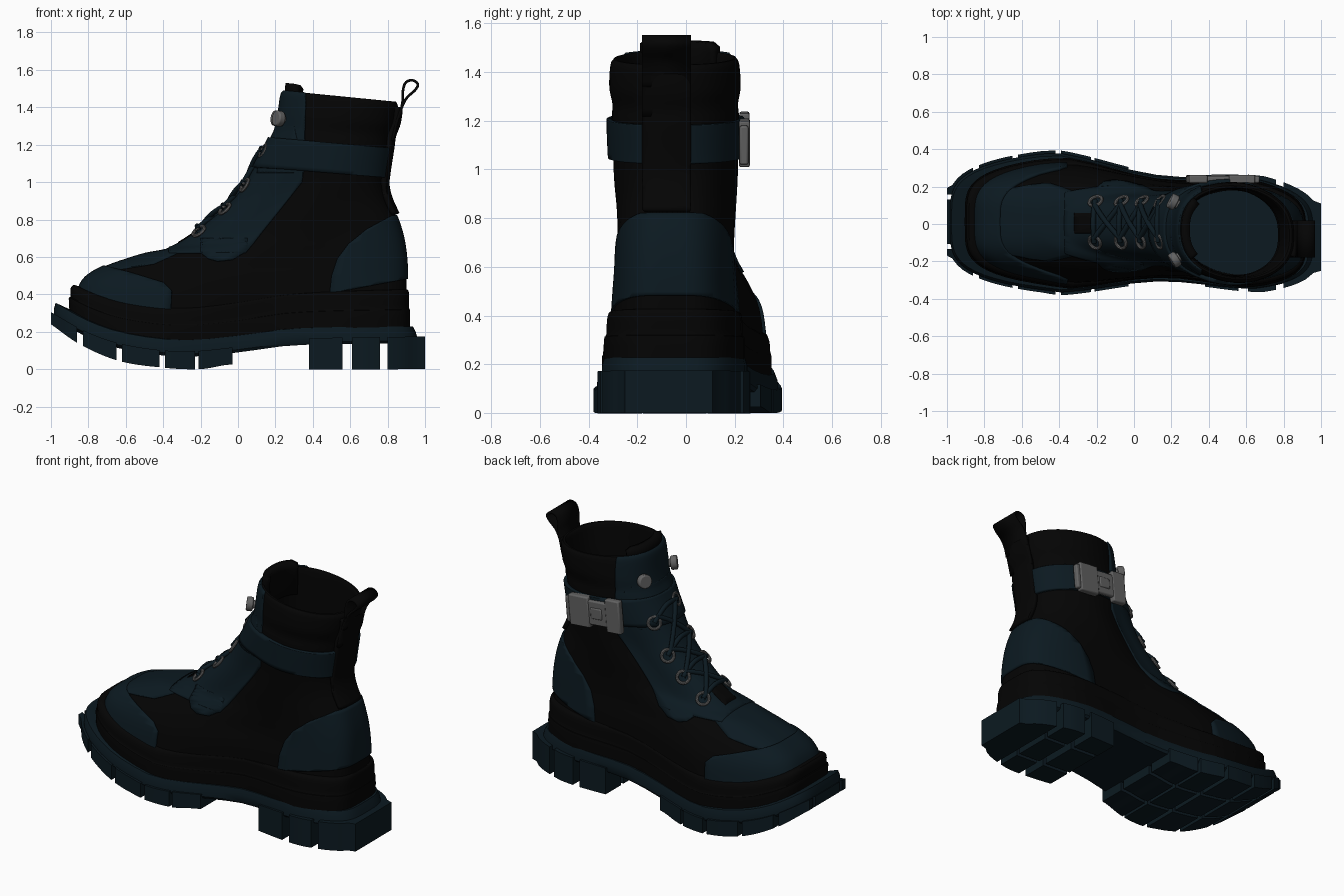
import bpy, bmesh, math
from mathutils import Vector
from mathutils.bvhtree import BVHTree

if "Cube" in bpy.data.objects:
    bpy.data.objects.remove(bpy.data.objects["Cube"])

def material(name, c):
    m = bpy.data.materials.new(name)
    m.diffuse_color = (*c, 1)
    m.use_nodes = True
    m.node_tree.nodes["Principled BSDF"].inputs["Base Color"].default_value = m.diffuse_color
    return m
BLUE = material("navy_leather", (0.0035, 0.010, 0.015))
BLACK = material("black_leather", (0.0012, 0.0012, 0.0012))
METAL = material("steel", (0.12, 0.12, 0.12))
N = 80

def curve(x, pts):
    """Smooth interpolation through (x, y) points."""
    if x <= pts[0][0]: return pts[0][1]
    if x >= pts[-1][0]: return pts[-1][1]
    def slope(i):
        a, b = pts[max(i - 1, 0)], pts[min(i + 1, len(pts) - 1)]
        return (b[1] - a[1]) / (b[0] - a[0])
    i = max(k for k in range(len(pts) - 1) if pts[k][0] <= x)
    (x0, y0), (x1, y1) = pts[i], pts[i + 1]
    h = x1 - x0
    t = (x - x0) / h
    return (y0 * (2*t**3 - 3*t*t + 1) + y1 * (3*t*t - 2*t**3)
            + h * slope(i) * (t**3 - 2*t*t + t) + h * slope(i + 1) * (t**3 - t*t))

def sole_top(x): return curve(x, [(-1, .36), (-.8, .25), (-.6, .185), (-.3, .15), (0, .175), (.3, .215), (1, .23)])
def tread_z(x): return curve(x, [(-1, .24), (-.85, .135), (-.64, .045), (-.4, .008), (-.2, 0), (-.03, .025), (.3, 0), (1, 0)])
def mid_y(x): return .012 - .055 * max(x + .5, 0)

def half_width(s, wf, wm, wr, p):
    return curve(s, [(.3, wf), (.58, wm), (.85, wr)]) * (2 * math.sqrt(max(s * (1 - s), 0))) ** p

def ring(r):
    """Foot-shaped ring: front x,z, rear x,z, three half widths, bluntness, sag."""
    xf, zf, xr, zr, wf, wm, wr, p, k = r
    out = []
    for i in range(N):
        q = 2 * i / N
        t = math.pi * (q - .7 * math.sin(2 * math.pi * q) / (2 * math.pi))
        s = (1 - math.cos(t)) / 2
        x = xf + (xr - xf) * s
        y = half_width(s, wf, wm, wr, p) * (1 if q <= 1 else -1)
        sag = sole_top(x) - (.33 - .1 * (x + .95) / 1.9)
        out.append((x, mid_y(x) + y, zf + (zr - zf) * s + k * sag))
    return out

def refine(rings, m=5):
    cols = [list(enumerate(c)) for c in zip(*rings)]
    return [[curve(j / m, c) for c in cols] for j in range((len(rings) - 1) * m + 1)]

def loft_bm(rings, caps=()):
    bm = bmesh.new()
    vs = [[bm.verts.new(p) for p in ring(r)] for r in rings]
    for a, b in zip(vs, vs[1:]):
        for i in range(N):
            j = (i + 1) % N
            bm.faces.new((a[i], b[i], b[j], a[j]))
    for c in caps:
        v = vs[c]
        bm.faces.new((v[0], v[1], v[-1]))
        for i in range(1, N // 2 - 1):
            bm.faces.new((v[i], v[i + 1], v[N - i - 1], v[N - i]))
        bm.faces.new((v[N // 2 - 1], v[N // 2], v[N // 2 + 1]))
    if len(caps) == 2:
        bmesh.ops.recalc_face_normals(bm, faces=bm.faces)
    bm.normal_update()
    return bm

def to_object(name, bm, mat):
    me = bpy.data.meshes.new(name)
    bm.to_mesh(me)
    bm.free()
    ob = bpy.data.objects.new(name, me)
    bpy.context.collection.objects.link(ob)
    me.materials.append(mat)
    return ob

def solidify(ob, t, offset=-1):
    m = ob.modifiers.new("thickness", 'SOLIDIFY')
    m.thickness, m.offset = t, offset

def panel(name, base, polys, off, mat, thick=None, ys=None):
    """Patch of the base surface cut out by convex side-view outlines."""
    for n, poly in enumerate(polys):
        bm = base.copy()
        bm.normal_update()
        for v, no in [(v, v.normal.copy()) for v in bm.verts]:
            v.co += no * off
        area = sum(a[0]*b[1] - b[0]*a[1] for a, b in zip(poly, poly[1:] + poly[:1]))
        if area < 0: poly = poly[::-1]
        planes = [((a[0], 0, a[1]), (b[1] - a[1], 0, a[0] - b[0])) for a, b in zip(poly, poly[1:] + poly[:1])]
        if ys:
            planes += [((0, ys[0], 0), (0, -1, 0)), ((0, ys[1], 0), (0, 1, 0))]
        for co, no in planes:
            bmesh.ops.bisect_plane(bm, geom=bm.verts[:] + bm.edges[:] + bm.faces[:], plane_co=co,
                                   plane_no=Vector(no).normalized(), clear_outer=True)
        solidify(to_object(name if n == 0 else f"{name}_{n + 1}", bm, mat), thick or off + .004)

# outsole plate and midsole rand
to_object("outsole", loft_bm([(-.95, .25, .93, .14, .37, .275, .33, .5, 1), (-.985, .27, .965, .15, .39, .285, .345, .5, 1),
    (-.985, .30, .95, .2, .39, .285, .345, .5, 1), (-.975, .34, .935, .23, .375, .275, .335, .5, 1),
    (-.90, .345, .91, .23, .33, .24, .3, .5, 1)], (0, -1)), BLUE)
to_object("rand", loft_bm(refine([(-.90, .32, .92, .2, .365, .265, .335, .48, 1), (-.905, .40, .92, .31, .365, .265, .335, .48, 1),
    (-.895, .415, .915, .33, .36, .26, .325, .48, 1), (-.895, .46, .915, .40, .355, .26, .32, .48, 1),
    (-.87, .49, .905, .43, .335, .255, .305, .5, 1), (-.80, .49, .86, .43, .27, .21, .25, .5, 1)], 3), (0, -1)), BLACK)

# tread lugs
bm = bmesh.new()
def lug(x0, x1, inner, outer, drop=0.0):
    rows = []
    for k in range(6):
        x = x0 + (x1 - x0) * k / 5
        lim = half_width(min(max((x + 1) / 2, .01), .985), .405, .295, .365, .5)
        a, b = inner(lim), outer(lim)
        zt, zb = sole_top(x) - .055, tread_z(x) + drop
        rows.append([bm.verts.new((x, mid_y(x) + y, z)) for y, z in ((a, zt), (b, zt), (b, zb), (a, zb))])
    for r, s in zip(rows, rows[1:]):
        for i in range(4):
            bm.faces.new((r[i], r[(i + 1) % 4], s[(i + 1) % 4], s[i]))
    bm.faces.new(rows[0])
    bm.faces.new(rows[-1][::-1])
for x0, x1 in [(-1, -.86), (-.83, -.65), (-.62, -.42), (-.39, -.23), (-.21, -.03), (.38, .56), (.61, .76), (.8, 1)]:
    for sd in (1, -1):
        lug(x0, x1, lambda l: sd * .145, lambda l: sd * max(l, .15))
    lug(x0, x1, lambda l: -.12 if x0 < .8 else -.145, lambda l: .12 if x0 < .8 else .145)
bmesh.ops.recalc_face_normals(bm, faces=bm.faces)
to_object("tread_lugs", bm, BLUE)

# upper shell: foot and shaft
U = [(-.86, .44, .90, .38, .335, .255, .295, .5, 1), (-.81, .525, .90, .5, .315, .25, .285, .52, .6),
     (-.70, .575, .895, .6, .265, .23, .28, .55, .25), (-.52, .61, .88, .7, .205, .23, .275, .6, 0),
     (-.35, .65, .85, .8, .18, .235, .27, .65, 0), (-.18, .76, .805, .9, .18, .245, .265, .7, 0),
     (0, .92, .785, .98, .2, .255, .26, .72, 0), (.11, 1.1, .79, 1.05, .235, .26, .26, .78, 0),
     (.185, 1.24, .81, 1.18, .255, .262, .26, .8, 0), (.205, 1.29, .82, 1.25, .255, .258, .255, .8, 0),
     (.22, 1.36, .845, 1.32, .265, .27, .265, .8, 0), (.235, 1.46, .855, 1.40, .26, .265, .26, .8, 0),
     (.25, 1.485, .845, 1.43, .25, .25, .25, .8, 0)]
base = loft_bm(refine(U))
bvh = BVHTree.FromBMesh(base)
to_object("upper", base.copy(), BLACK)
to_object("lining", loft_bm(refine([(.25, 1.485, .845, 1.43, .25, .25, .25, .8, 0), (.265, 1.48, .825, 1.425, .235, .24, .235, .8, 0),
    (.27, 1.4, .81, 1.36, .23, .235, .23, .8, 0), (.27, 1.1, .77, 1.1, .225, .23, .225, .8, 0),
    (.27, .48, .80, .48, .22, .225, .22, .8, 0)], 3)), BLACK)
to_object("insole", loft_bm([(.26, .5, .81, .5, .225, .23, .225, .8, 0), (.26, .47, .81, .47, .225, .23, .225, .8, 0)], (0, -1)), BLUE)

# overlay panels
panel("vamp", base, [[(-.86, .5), (-.45, .565), (-.33, .62), (-.33, .85), (-.86, .85)]], .006, BLUE)
panel("toe_cap", base, [[(-.95, .3), (-.36, .3), (-.355, .42), (-.40, .465), (-.58, .52), (-.95, .615)]], .014, BLUE)
panel("eyestay", base, [[(-.37, .625), (.04, .625), (.34, 1.0), (.35, 1.08), (.3, 1.3), (.1, 1.3), (-.4, .9)],
    [(-.2, .628), (-.16, .595), (-.11, .58), (-.03, .588), (.05, .637), (.05, .7), (-.2, .7)],
    [(.1, 1.05), (.35, 1.05), (.36, 1.49), (.15, 1.49)]], .01, BLUE)
panel("tongue_base", base, [[(-.32, .6), (-.22, .6), (-.22, .9), (-.32, .9)]], .014, BLACK, ys=(-.05, .06))
panel("heel_counter", base, [[(.49, .405), (.5, .5), (.53, .59), (.59, .67), (.69, .75), (.82, .82), (1, .845), (1, .5)]], .01, BLUE)
panel("ankle_strap", base, [[(.05, 1.085), (.9, 1.015), (.9, 1.175), (.05, 1.25)]], .022, BLUE)
panel("back_strip", base, [[(.7, .835), (1, .835), (1, 1.40), (.7, 1.40)]], .026, BLACK, ys=(-.18, .02))

# tongue top
tb = loft_bm([(.245, 1.3, .85, 1.3, .25, .25, .25, .8, 0), (.25, 1.49, .85, 1.47, .25, .25, .25, .8, 0),
              (.255, 1.54, .85, 1.52, .24, .24, .24, .8, 0)])
panel("tongue", tb, [[(.2, 1.32), (.37, 1.32), (.335, 1.49), (.3, 1.525), (.2, 1.537)]], 0, BLACK, .045, (-.19, .14))

# heel pull loop ribbon
path = [(.825, 1.22), (.855, 1.34), (.895, 1.44), (.945, 1.49), (.962, 1.52), (.945, 1.54), (.92, 1.544), (.895, 1.53),
        (.882, 1.49), (.88, 1.43), (.86, 1.34)]
cols = [list(enumerate(c)) for c in zip(*path)]
bm = bmesh.new()
rows = []
for j in range(41):
    x, z = (curve(j / 4, c) for c in cols)
    rows.append([bm.verts.new((x, y, z)) for y in (-.18, .02)])
for a, b in zip(rows, rows[1:]):
    bm.faces.new((a[0], a[1], b[1], b[0]))
solidify(to_object("pull_loop", bm, BLACK), .014, 0)

# side buckle
def box(name, c, size, tilt=.09, bev=.008):
    bpy.ops.mesh.primitive_cube_add(size=1, location=c, rotation=(0, tilt, 0))
    ob = bpy.context.object
    ob.name = name
    ob.scale = size
    bpy.ops.object.transform_apply(location=False, rotation=False)
    ob.data.materials.append(METAL)
    m = ob.modifiers.new("bevel", 'BEVEL')
    m.width, m.segments = bev, 2
box("buckle_plate", (.47, .242, 1.12), (.34, .03, .15))
box("buckle_front_frame", (.335, .24, 1.132), (.10, .042, .205))
box("buckle_rear_frame", (.57, .24, 1.11), (.14, .045, .19))
box("buckle_end_bar", (.65, .238, 1.10), (.03, .036, .16))
box("buckle_button", (.45, .255, 1.122), (.08, .016, .07))

# eyelets, laces and top studs
def lace(name, pts):
    cu = bpy.data.curves.new(name, 'CURVE')
    cu.dimensions, cu.bevel_depth, cu.bevel_resolution = '3D', .014, 2
    sp = cu.splines.new('NURBS')
    sp.points.add(len(pts) - 1)
    sp.order_u, sp.use_endpoint_u = 3, True
    for p, q in zip(sp.points, pts):
        p.co = (*q, 1)
    ob = bpy.data.objects.new(name, cu)
    bpy.context.collection.objects.link(ob)
    cu.materials.append(BLUE)
def hit(x, y):
    return bvh.ray_cast(Vector((x, y, 3)), Vector((0, 0, -1)))[:2]
def over(x, y, h=.024):
    p, n = hit(x, y)
    return p + n * h
XS = [-.2, -.06, .05, .15]
for k, x in enumerate(XS):
    for sd, side in ((1, "left"), (-1, "right")):
        p, n = hit(x, .01 + sd * .1)
        bpy.ops.mesh.primitive_torus_add(major_radius=.036, minor_radius=.009, major_segments=24, minor_segments=8,
                                         location=p + n * .018, rotation=n.to_track_quat('Z', 'Y').to_euler())
        bpy.context.object.name = f"eyelet_{side}_{k + 1}"
        bpy.context.object.data.materials.append(METAL)
        if k < 3:
            x2 = XS[k + 1]
            lace(f"lace_cross_{side}_{k + 1}", [over(x, .01 + sd * .08), over((x + x2) / 2, .01, .035 + .01 * sd), over(x2, .01 - sd * .08)])
    lace(f"lace_bar_{k + 1}", [over(x, .11), over(x, .05, .03), over(x, -.03, .03), over(x, -.09)])
for y, side in ((.1, "left"), (-.17, "right")):
    p, n, _, _ = bvh.ray_cast(Vector((-1, y, 1.335)), Vector((1, 0, 0)))
    for part, r, off, h in (("stem", .024, .015, .05), ("head", .042, .04, .04)):
        bpy.ops.mesh.primitive_cylinder_add(vertices=24, radius=r, depth=h, location=p + n * off,
                                            rotation=n.to_track_quat('Z', 'Y').to_euler())
        ob = bpy.context.object
        ob.name = f"stud_{part}_{side}"
        ob.data.materials.append(METAL)
        m = ob.modifiers.new("bevel", 'BEVEL')
        m.width, m.segments = .008, 2

# smooth shading
for ob in bpy.data.objects:
    ob.select_set(ob.type == 'MESH')
bpy.context.view_layer.objects.active = bpy.data.objects["upper"]
bpy.ops.object.shade_smooth_by_angle(angle=math.radians(35))
